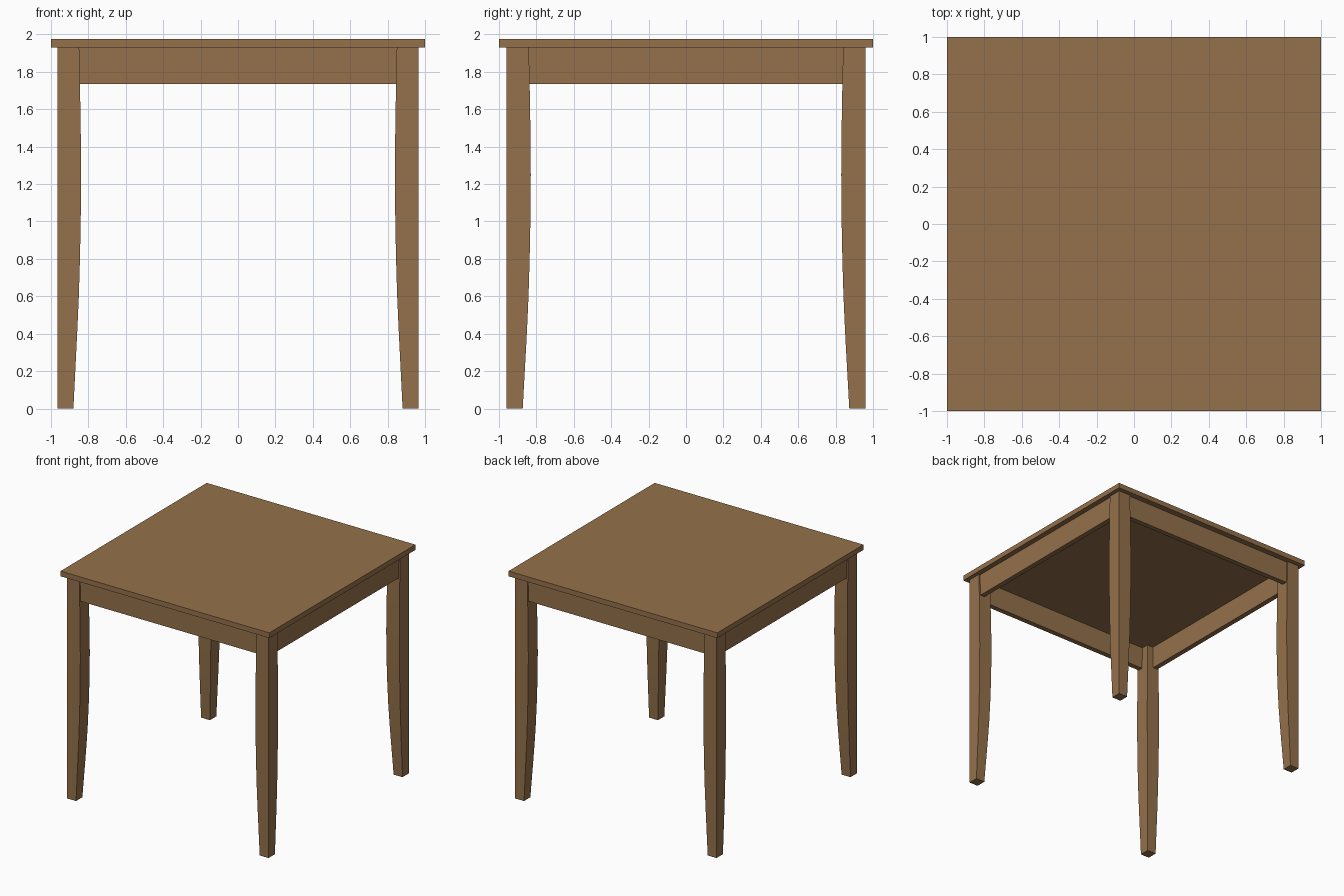
import bpy, bmesh

if "Cube" in bpy.data.objects:
    bpy.data.objects.remove(bpy.data.objects["Cube"])

wood = bpy.data.materials.new("warm wood")
wood.diffuse_color = (0.296, 0.165, 0.069, 1)
wood.use_nodes = True
wood.node_tree.nodes["Principled BSDF"].inputs["Base Color"].default_value = wood.diffuse_color


def finish(name, bm):
    bmesh.ops.recalc_face_normals(bm, faces=bm.faces)
    mesh = bpy.data.meshes.new(name)
    bm.to_mesh(mesh)
    bm.free()
    mesh.materials.append(wood)
    obj = bpy.data.objects.new(name, mesh)
    bpy.context.collection.objects.link(obj)
    return obj


def box(name, lo, hi):
    bm = bmesh.new()
    bmesh.ops.create_cube(bm, size=1)
    for v in bm.verts:
        v.co = [(a + b) / 2 + c * (b - a) for a, b, c in zip(lo, hi, v.co)]
    return finish(name, bm)


TOP_Z, APRON_Z = 1.93, 1.735
OUT_X, OUT_Y = 0.965, 0.96       # outer leg faces
RECESS, THICK = 0.012, 0.045     # apron setback and thickness

# Table top
box("table_top", (-1, -1, TOP_Z), (1, 1, 1.975))

# Legs: straight outside, gently curved and tapered inside (height, inner x, inner y)
profile = [(0, 0.88, 0.873), (0.2, 0.87, 0.862), (0.4, 0.86, 0.851),
           (0.6, 0.851, 0.842), (0.8, 0.845, 0.836), (1.0, 0.841, 0.832),
           (1.25, 0.839, 0.830), (1.5, 0.841, 0.832), (1.735, 0.845, 0.836),
           (TOP_Z, 0.849, 0.840)]


def leg(name, sx, sy):
    bm = bmesh.new()
    rings = [[bm.verts.new((sx * x, sy * y, z)) for x, y in
              ((ix, iy), (OUT_X, iy), (OUT_X, OUT_Y), (ix, OUT_Y))]
             for z, ix, iy in profile]
    for a, b in zip(rings, rings[1:]):
        for i in range(4):
            j = (i + 1) % 4
            bm.faces.new((a[i], a[j], b[j], b[i]))
    bm.faces.new(rings[0])
    bm.faces.new(rings[-1])
    return finish(name, bm)


for sy, depth in ((-1, "front"), (1, "back")):
    for sx, side in ((-1, "left"), (1, "right")):
        leg(f"{depth}_{side}_leg", sx, sy)

# Aprons between the legs, set slightly behind the outer leg faces
for s, name in ((-1, "front"), (1, "back")):
    y = sorted((s * (OUT_Y - RECESS), s * (OUT_Y - RECESS - THICK)))
    box(name + "_apron", (-0.86, y[0], APRON_Z), (0.86, y[1], TOP_Z))
for s, name in ((-1, "left"), (1, "right")):
    x = sorted((s * (OUT_X - RECESS), s * (OUT_X - RECESS - THICK)))
    box(name + "_apron", (x[0], -0.85, APRON_Z), (x[1], 0.85, TOP_Z))
